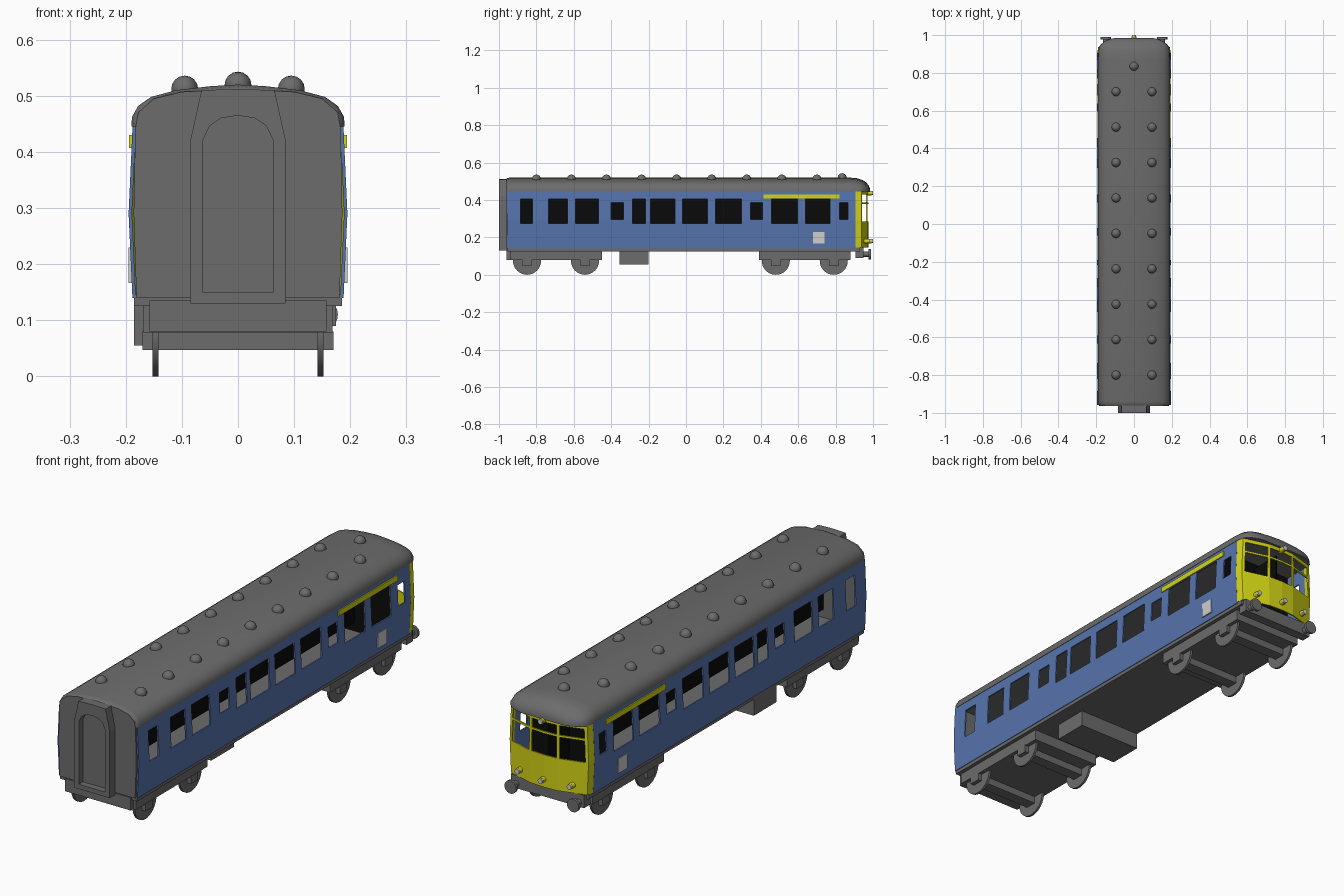
import bpy, bmesh, math

if "Cube" in bpy.data.objects:
    bpy.data.objects.remove(bpy.data.objects["Cube"])

def material(name, rgb):
    m = bpy.data.materials.new(name)
    m.diffuse_color = (*rgb, 1)
    m.use_nodes = True
    m.node_tree.nodes["Principled BSDF"].inputs["Base Color"].default_value = m.diffuse_color
    return m

GREY = material("dark grey", (0.15, 0.15, 0.15))
BLUE = material("blue", (0.095, 0.175, 0.42))
YELLOW = material("yellow", (0.66, 0.66, 0.008))
WHITE = material("light grey", (0.62, 0.62, 0.62))
BLACK = material("black", (0.003, 0.003, 0.003))

def finish(name, bm, mat, smooth=None):
    bmesh.ops.recalc_face_normals(bm, faces=bm.faces)
    me = bpy.data.meshes.new(name)
    bm.to_mesh(me)
    bm.free()
    me.materials.append(mat)
    ob = bpy.data.objects.new(name, me)
    bpy.context.collection.objects.link(ob)
    if smooth:
        bpy.ops.object.select_all(action='DESELECT')
        ob.select_set(True)
        bpy.context.view_layer.objects.active = ob
        bpy.ops.object.shade_smooth_by_angle(angle=math.radians(smooth))
    return ob

def box(name, x0, x1, y0, y1, z0, z1, mat):
    bm = bmesh.new()
    bmesh.ops.create_cube(bm, size=1)
    for v in bm.verts:
        v.co = ((x0 + x1) / 2 + v.co.x * (x1 - x0),
                (y0 + y1) / 2 + v.co.y * (y1 - y0),
                (z0 + z1) / 2 + v.co.z * (z1 - z0))
    return finish(name, bm, mat)

def disc(name, centre, r, depth, mat, axis='y', segs=24):
    bm = bmesh.new()
    bmesh.ops.create_cone(bm, cap_ends=True, segments=segs, radius1=r, radius2=r, depth=depth)
    for v in bm.verts:
        x, y, z = v.co
        d = (z, x, y) if axis == 'x' else (x, z, y)
        v.co = [c + e for c, e in zip(centre, d)]
    return finish(name, bm, mat, 40)

def loft(name, rings, mat, smooth=None):
    bm = bmesh.new()
    rows = [[bm.verts.new(p) for p in ring] for ring in rings]
    n = len(rows[0])
    for a, b in zip(rows, rows[1:]):
        for i in range(n):
            bm.faces.new((a[i], a[(i + 1) % n], b[(i + 1) % n], b[i]))
    bm.faces.new(rows[0])
    bm.faces.new(rows[-1])
    return finish(name, bm, mat, smooth)

def panel(name, us, zs, holes, place, mat):
    """Thin sheet on a u/z grid, leaving out the cells inside holes."""
    us, zs = sorted(set(us)), sorted(set(zs))
    bm = bmesh.new()
    grid = [[bm.verts.new(place(u, z)) for z in zs] for u in us]
    for i in range(len(us) - 1):
        for j in range(len(zs) - 1):
            u, z = (us[i] + us[i + 1]) / 2, (zs[j] + zs[j + 1]) / 2
            if not any(a < u < b and c < z < d for a, b, c, d in holes):
                bm.faces.new((grid[i][j], grid[i + 1][j], grid[i + 1][j + 1], grid[i][j + 1]))
    bmesh.ops.delete(bm, geom=[v for v in bm.verts if not v.link_faces], context='VERTS')
    ob = finish(name, bm, mat)
    mod = ob.modifiers.new("thickness", 'SOLIDIFY')
    mod.thickness = 0.006
    mod.offset = 0
    return ob

def mirrored(half):
    """Close a right-hand outline that ends on x = 0."""
    return half + [(-x, z) for x, z in reversed(half[:-1])]

def half_width(z):
    return 0.188 + 0.007 * max(0, 1 - abs(z - 0.29) / 0.153)

# Side walls with window openings
BIG, SMALL = (0.273, 0.405), (0.295, 0.385)
spans = [(-.885, -.82, BIG), (-.735, -.633, BIG), (-.59, -.467, BIG), (-.40, -.334, SMALL),
         (-.286, -.216, BIG), (-.19, -.06, BIG), (-.02, .115, BIG), (.157, .296, BIG),
         (.344, .408, SMALL), (.456, .595, BIG), (.638, .77, BIG), (.82, .867, SMALL)]
windows = [(a, b, *h) for a, b, h in spans]
side_us = [-0.957, 0.905] + [u for w in windows for u in w[:2]]
for s, side in ((1, "right"), (-1, "left")):
    panel(side + "_side_wall", side_us, [0.14, 0.29, 0.445, *BIG, *SMALL], windows,
          lambda u, z: (s * (half_width(z) - 0.003), u, z), BLUE)
    stripe = sorted((s * 0.186, s * 0.194))
    box(side + "_yellow_stripe", *stripe, 0.414, 0.82, 0.407, 0.43, YELLOW)
    plate = sorted((s * 0.187, s * 0.195))
    box(side + "_white_panel", *plate, 0.68, 0.74, 0.166, 0.23, WHITE)

# Curved cab front with three split windows
plan = [(0, 0.972), (0.065, 0.968), (0.183, 0.935), (0.188, 0.905)]

def cab_y(x):
    x = abs(x)
    for (a, ya), (b, yb) in zip(plan, plan[1:]):
        if x <= b + 1e-6:
            return ya + (yb - ya) * (x - a) / (b - a)

cab_us = [s * u for u in (0, 0.059, 0.065, 0.071, 0.172, 0.183, 0.188) for s in (1, -1)]
panes = [(a, b, c, d) for a, b in ((-.172, -.071), (-.059, .059), (.071, .172))
         for c, d in ((0.285, 0.378), (0.387, 0.428))]
panel("cab_front", cab_us, [0.145, 0.285, 0.29, 0.378, 0.387, 0.428, 0.448], panes,
      lambda u, z: (u * (half_width(z) - 0.003) / 0.188, cab_y(u), z), YELLOW)

# Roof with domed ends
arch = mirrored([(.19, .445), (.189, .462), (.178, .482), (.155, .498), (.11, .51), (.05, .517), (0, .52)])
sections = [(-.963, .95, .88), (-.957, .98, .95), (-.94, 1, 1), (.87, 1, 1), (.915, .995, .95),
            (.945, .95, .82), (.965, .84, .64), (.978, .68, .42), (.984, .55, .2)]
loft("roof", [[(x * sx, y, .443 + (z - .443) * sz) for x, z in arch] for y, sx, sz in sections], GREY, 40)

# Roof ventilators
vents = [(sx * 0.095, 0.70 - 0.1875 * i, 0.512) for i in range(9) for sx in (1, -1)] + [(0, 0.835, 0.519)]
for i, (vx, vy, vz) in enumerate(vents):
    bm = bmesh.new()
    bmesh.ops.create_uvsphere(bm, u_segments=12, v_segments=8, radius=0.024)
    for v in bm.verts:
        v.co = (v.co.x + vx, v.co.y + vy, v.co.z + vz)
    finish(f"roof_ventilator_{i}", bm, GREY, 40)

# Plain end wall and gangway with arched recess
end = mirrored([(.181, .14), (.186, .29), (.183, .44), (.178, .47), (.15, .495), (.1, .507), (0, .512)])
loft("end_wall", [[(x, y, z) for x, z in end] for y in (-.945, -.963)], GREY)
outer = mirrored([(.085, .13), (.085, .42), (.075, .465), (.065, .51), (0, .512)])
inner = mirrored([(.063, .15), (.063, .42), (.05, .447), (.03, .46), (0, .465)])
loft("gangway", [[(x, y, z) for x, z in ring] for ring, y in
                 ((outer, -.955), (outer, -1), (inner, -1), (inner, -.972))], GREY)

# Floor, underframe and dark interior dividers
box("floor", -.185, .185, -.955, .93, .125, .146, GREY)
box("end_sill", -.158, .158, -.96, -.93, .08, .135, GREY)
box("interior_divider", -.002, .002, -.94, .94, .185, .425, BLACK)
box("cab_bulkhead", -.18, .18, .795, .8, .146, .443, BLACK)
box("equipment_box", -.185, .12, -.355, -.2, .055, .135, GREY)

# Bogies
for tag, mid in (("front", -0.695), ("rear", 0.635)):
    box(tag + "_bogie_frame", -.168, .168, mid - .245, mid + .245, .078, .132, GREY)
    for k in (-1, 1):
        y = mid + k * 0.155
        box(f"{tag}_axle_box_{k}", -.17, .17, y - .025, y + .025, .047, .08, GREY)
        for s in (-1, 1):
            disc(f"{tag}_wheel_{k}_{s}", (s * 0.147, y, 0.075), 0.075, 0.01, GREY, 'x', 32)

# Buffer beam, buffers and lamps
box("buffer_beam", -.175, .175, .905, .948, .09, .146, GREY)
for s in (-1, 1):
    disc(f"buffer_shank_{s}", (s * .15, .957, .11), .014, .04, GREY)
    disc(f"buffer_head_{s}", (s * .15, .983, .11), .028, .012, GREY)
for x, y, z in ((-.125, .958, .18), (0, .978, .18), (.125, .958, .18), (0, .978, .437)):
    disc(f"lamp_holder_{x}_{z}", (x, y, z), .012, .03, YELLOW, segs=12)
    disc(f"lamp_lens_{x}_{z}", (x, y + .0185, z), .011, .007, WHITE, segs=12)
